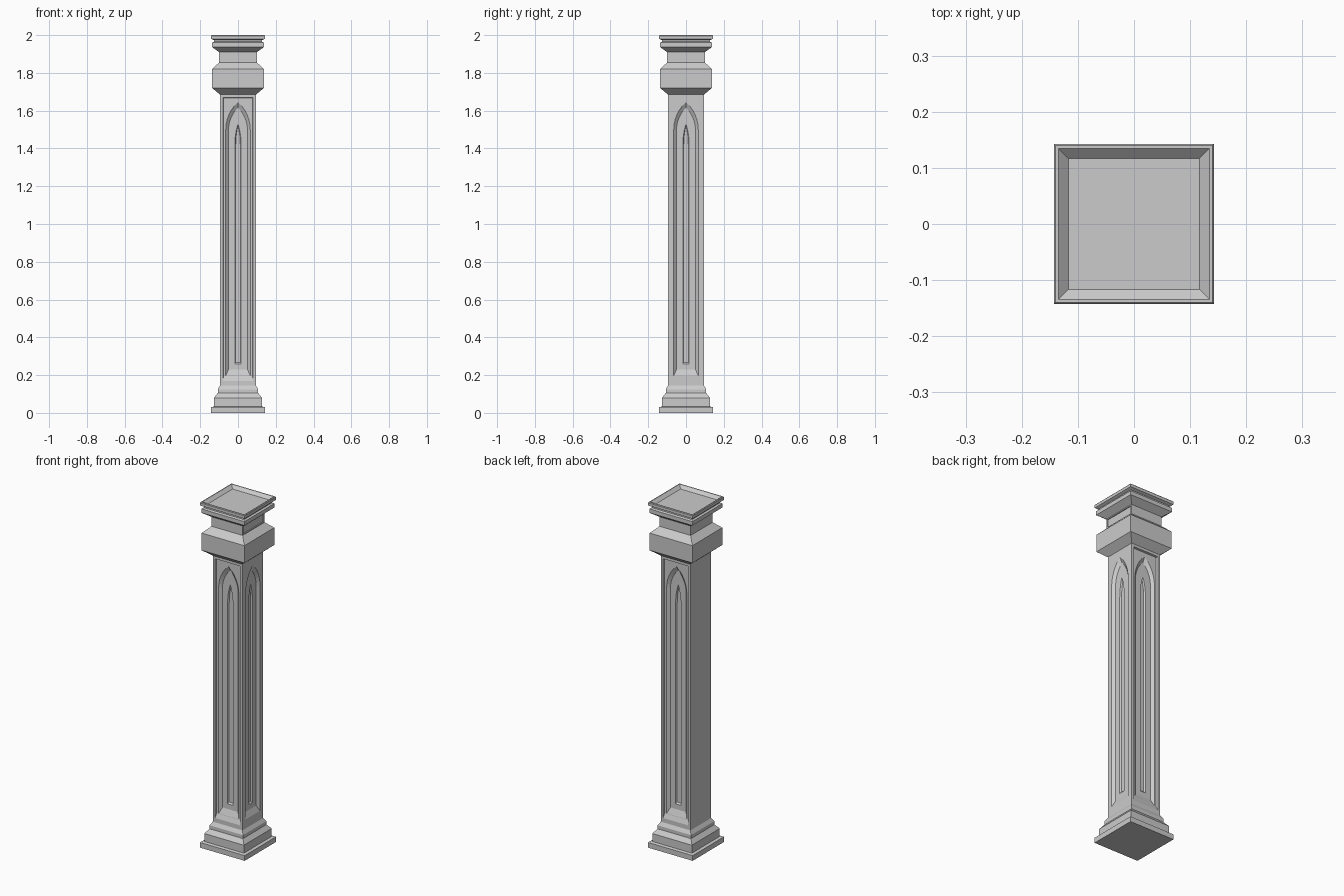
import bpy, bmesh, math
from mathutils import Matrix

if "Cube" in bpy.data.objects:
    bpy.data.objects.remove(bpy.data.objects["Cube"])


def loft(name, rings):
    """Closed solid skinned through matching rings of points."""
    bm = bmesh.new()
    loops = [[bm.verts.new(p) for p in ring] for ring in rings]
    n = len(loops[0])
    for a, b in zip(loops, loops[1:]):
        for i in range(n):
            j = (i + 1) % n
            bm.faces.new((a[i], a[j], b[j], b[i]))
    bm.faces.new(loops[0][::-1])
    bm.faces.new(loops[-1])
    bmesh.ops.recalc_face_normals(bm, faces=bm.faces[:])
    mesh = bpy.data.meshes.new(name)
    bm.to_mesh(mesh)
    bm.free()
    obj = bpy.data.objects.new(name, mesh)
    bpy.context.collection.objects.link(obj)
    return obj


def square_stack(name, profile):
    """Square moulding from (half width, height) pairs."""
    return loft(name, [[(-h, -h, z), (h, -h, z), (h, h, z), (-h, h, z)]
                       for h, z in profile])


def arch(w, z0, spring, apex, n=6):
    """Pointed arch outline as (sideways, height) points."""
    h = apex - spring
    r = (h * h + w * w) / (2 * w)
    end = math.asin(min(1, h / r))
    side = [(w - r + r * math.cos(end * i / n), spring + r * math.sin(end * i / n))
            for i in range(n)]
    return ([(-w, z0), (w, z0)] + side + [(0, apex)]
            + [(-u, z) for u, z in reversed(side)])[0:1] + \
        [(w, z0)] + side + [(0, apex)] + [(-u, z) for u, z in reversed(side)]


def rect(w, z0, z1):
    return [(-w, z0), (w, z0), (w, z1), (-w, z1)]


def carve(target, outer, inner, face, depth, angle):
    """Cut a recess that tapers from outline outer to outline inner."""
    layers = [(outer, face + 0.01), (outer, face), (inner, face - depth)]
    cutter = loft("cutter", [[(x, u, z) for u, z in ring] for ring, x in layers])
    cutter.data.transform(Matrix.Rotation(angle, 4, 'Z'))
    cutter.hide_render = True
    mod = target.modifiers.new("recess", 'BOOLEAN')
    mod.operation = 'DIFFERENCE'
    mod.solver = 'EXACT'
    mod.object = cutter
    bpy.context.view_layer.objects.active = target
    bpy.ops.object.modifier_apply(modifier=mod.name)
    bpy.data.objects.remove(cutter)


def carve_arch(target, face, angle):
    carve(target, arch(0.065, 0.197, 1.5, 1.645), arch(0.05, 0.23, 1.5, 1.615),
          face, 0.014, angle)
    carve(target, arch(0.017, 0.26, 1.42, 1.53), arch(0.012, 0.268, 1.42, 1.52),
          face - 0.014, 0.008, angle)


# stepped base
square_stack("base", [(0.143, 0), (0.143, 0.03), (0.127, 0.034), (0.127, 0.08),
                      (0.107, 0.105), (0.107, 0.125), (0.095, 0.145)])

# shaft: plain left side, arch on right, framed arches on front and back
shaft = square_stack("shaft", [(0.095, 0.145), (0.095, 1.685)])
carve_arch(shaft, 0.095, 0)
for angle in (math.pi / 2, -math.pi / 2):
    carve(shaft, rect(0.08, 0.17, 1.67), rect(0.077, 0.195, 1.667),
          0.095, 0.01, angle)
    carve_arch(shaft, 0.085, angle)

# capital block with neck
neck = square_stack("capital_block", [(0.095, 1.685), (0.137, 1.72), (0.137, 1.82),
                                      (0.1, 1.855), (0.1, 1.91)])
carve(neck, rect(0.093, 1.86, 1.905), rect(0.093, 1.86, 1.905), 0.1, 0.005, 0)

# top slab with groove and dished top
square_stack("top_slab", [(0.1, 1.91), (0.138, 1.937), (0.138, 1.96), (0.128, 1.965),
                          (0.128, 1.973), (0.143, 1.98), (0.143, 1.996), (0.14, 2.0),
                          (0.135, 2.0), (0.117, 1.983)])
